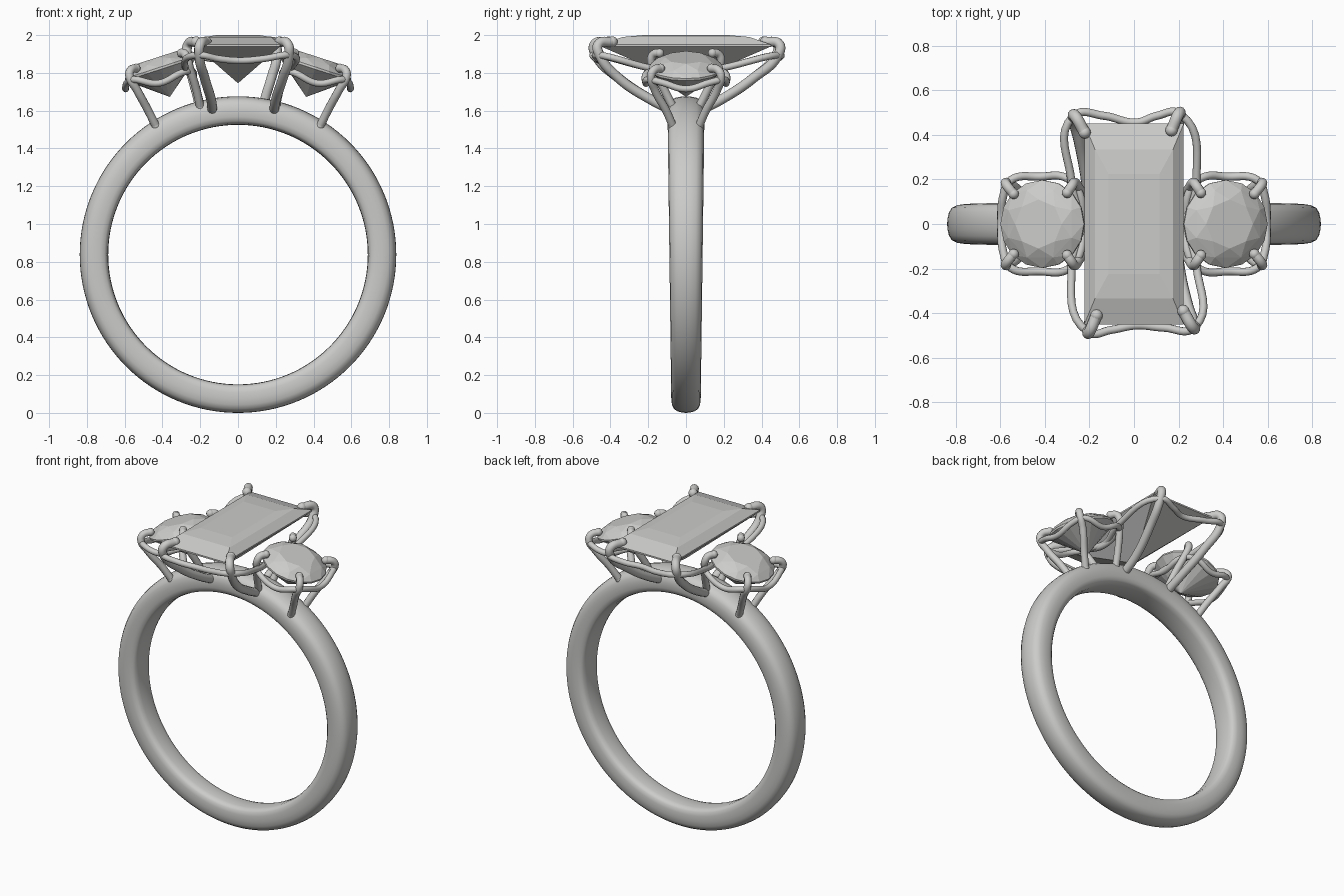
import bpy, bmesh, math
from mathutils import Matrix, Vector

cube = bpy.data.objects.get("Cube")
if cube:
    bpy.data.objects.remove(cube, do_unlink=True)

metal = bpy.data.materials.new("light grey")
metal.use_nodes = True
grey = (0.6, 0.6, 0.59, 1)
metal.diffuse_color = grey
metal.node_tree.nodes["Principled BSDF"].inputs["Base Color"].default_value = grey


def finish(bm, name, smooth):
    bmesh.ops.recalc_face_normals(bm, faces=bm.faces)
    mesh = bpy.data.meshes.new(name)
    bm.to_mesh(mesh)
    bm.free()
    mesh.materials.append(metal)
    obj = bpy.data.objects.new(name, mesh)
    bpy.context.collection.objects.link(obj)
    if smooth:
        bpy.ops.object.select_all(action='DESELECT')
        obj.select_set(True)
        bpy.context.view_layer.objects.active = obj
        bpy.ops.object.shade_smooth_by_angle(angle=math.radians(40))
    return obj


def wire(name, points, radius=0.022, closed=False):
    """Round wire through the points, with ball ends when open."""
    curve = bpy.data.curves.new(name, 'CURVE')
    curve.dimensions = '3D'
    curve.bevel_depth = radius
    curve.bevel_resolution = 4
    curve.resolution_u = 8
    spline = curve.splines.new('BEZIER')
    spline.bezier_points.add(len(points) - 1)
    for knot, p in zip(spline.bezier_points, points):
        knot.co = p
        knot.handle_left_type = knot.handle_right_type = 'AUTO'
    spline.use_cyclic_u = closed
    temp = bpy.data.objects.new(name, curve)
    bpy.context.collection.objects.link(temp)
    bpy.context.view_layer.update()
    mesh = temp.evaluated_get(bpy.context.evaluated_depsgraph_get()).to_mesh()
    bm = bmesh.new()
    bm.from_mesh(mesh)
    temp.to_mesh_clear()
    bpy.data.objects.remove(temp)
    if not closed:
        for p in (points[0], points[-1]):
            bmesh.ops.create_uvsphere(bm, u_segments=12, v_segments=8, radius=radius * 1.08,
                                      matrix=Matrix.Translation(p))
    return finish(bm, name, True)


def gem(name, points, matrix):
    """Faceted stone from the hull of its corner points."""
    bm = bmesh.new()
    for p in points:
        bm.verts.new(matrix @ Vector(p))
    bmesh.ops.convex_hull(bm, input=bm.verts)
    bmesh.ops.dissolve_limit(bm, angle_limit=0.02, verts=bm.verts, edges=bm.edges)
    return finish(bm, name, False)


def ring(radius, height, count, offset=0.0):
    return [(radius * math.cos(math.tau * (i + offset) / count),
             radius * math.sin(math.tau * (i + offset) / count), height) for i in range(count)]


def rectangle(x, y, z):
    return [(sx * x, sy * y, z) for sx in (-1, 1) for sy in (-1, 1)]


# Band: rounded section swept round the finger, widening to the top
half = [(0.687, 0), (0.689, 0.5), (0.695, 0.78), (0.707, 0.92), (0.73, 0.99), (0.765, 1),
        (0.795, 0.95), (0.817, 0.82), (0.83, 0.58), (0.836, 0.28), (0.838, 0)]
section = half + [(r, -w) for r, w in half[-2:0:-1]]
bm = bmesh.new()
loops = []
for i in range(128):
    a = math.tau * i / 128
    width = 0.088 + 0.010 * math.sin(a)
    loops.append([bm.verts.new((r * math.cos(a), w * width, 0.838 + r * math.sin(a)))
                  for r, w in section])
for i, loop in enumerate(loops):
    following = loops[(i + 1) % len(loops)]
    for j in range(len(section)):
        k = (j + 1) % len(section)
        bm.faces.new((loop[j], loop[k], following[k], following[j]))
finish(bm, "band", True)

# Centre stone: step-cut crown over a pointed pavilion
gem("centre_stone",
    rectangle(0.115, 0.225, 2.0) + rectangle(0.175, 0.335, 1.99)
    + rectangle(0.223, 0.45, 1.95) + rectangle(0.223, 0.45, 1.94) + [(0, 0, 1.745)],
    Matrix.Identity(4))

# Centre prongs: each sweeps out to a corner and hooks over the stone
corners = [("front_right", -0.205, -0.485, -0.135), ("front_left", 0.27, -0.465, 0.19),
           ("back_left", 0.205, 0.495, 0.135), ("back_right", -0.27, 0.485, -0.2)]
for label, x, y, base in corners:
    s = math.copysign(1, y)
    wire("centre_prong_" + label,
         [(base, s * 0.05, 1.59), (base * 1.05, s * 0.18, 1.655),
          (base + (x - base) * 0.6, s * 0.36, 1.775), (x, y - s * 0.01, 1.89),
          (x * 0.98, y, 1.95), (x * 0.82, y - s * 0.075, 1.965)], 0.026)

# Centre gallery wire: bowed rails linking the four prongs
rail = []
for i, (label, x, y, base) in enumerate(corners):
    nx, ny = corners[(i + 1) % 4][1:3]
    rail.append((x, y, 1.895))
    if i % 2 == 0:
        s = math.copysign(1, y)
        rail += [(x * 0.5, y - s * 0.01, 1.875), (0.01, s * 0.455, 1.865), (nx * 0.5, ny, 1.875)]
    else:
        s, t = math.copysign(1, x), math.copysign(1, y)
        rail += [(s * 0.28, t * 0.19, 1.825), (s * 0.235, 0, 1.79), (s * 0.28, -t * 0.19, 1.825)]
wire("centre_gallery", rail, 0.018, True)

# Side stones with their prongs and gallery wires
brilliant = (ring(0.11, 0.06, 8) + ring(0.162, 0.037, 8, 0.5) + ring(0.197, 0.006, 16)
             + ring(0.197, -0.006, 16) + [(0, 0, -0.16)])
for s, side in ((1, "left"), (-1, "right")):
    place = Matrix.Translation((s * 0.41, 0, 1.825)) @ Matrix.Rotation(s * math.radians(18), 4, 'Y')
    gem("side_stone_" + side, brilliant, place)
    for t, end in ((-1, "front"), (1, "back")):
        wire(f"outer_prong_{end}_{side}",
             [(s * 0.435, t * 0.07, 1.52), (s * 0.475, t * 0.105, 1.6), (s * 0.535, t * 0.165, 1.71),
              (s * 0.575, t * 0.185, 1.785), (s * 0.568, t * 0.17, 1.815),
              (s * 0.54, t * 0.135, 1.825)])
        wire(f"inner_prong_{end}_{side}",
             [(s * 0.2, t * 0.07, 1.62), (s * 0.22, t * 0.115, 1.71), (s * 0.25, t * 0.165, 1.81),
              (s * 0.268, t * 0.185, 1.87), (s * 0.28, t * 0.17, 1.9), (s * 0.3, t * 0.14, 1.905)])
    arc = [(0.595, 0, 1.715), (0.585, 0.13, 1.75), (0.555, 0.195, 1.765), (0.42, 0.212, 1.745),
           (0.3, 0.205, 1.8), (0.25, 0.15, 1.81)]
    loop = arc + [(0.235, 0, 1.78)] + [(x, -y, z) for x, y, z in arc[:0:-1]]
    wire("side_gallery_" + side, [(s * x, y, z) for x, y, z in loop], 0.018, True)
